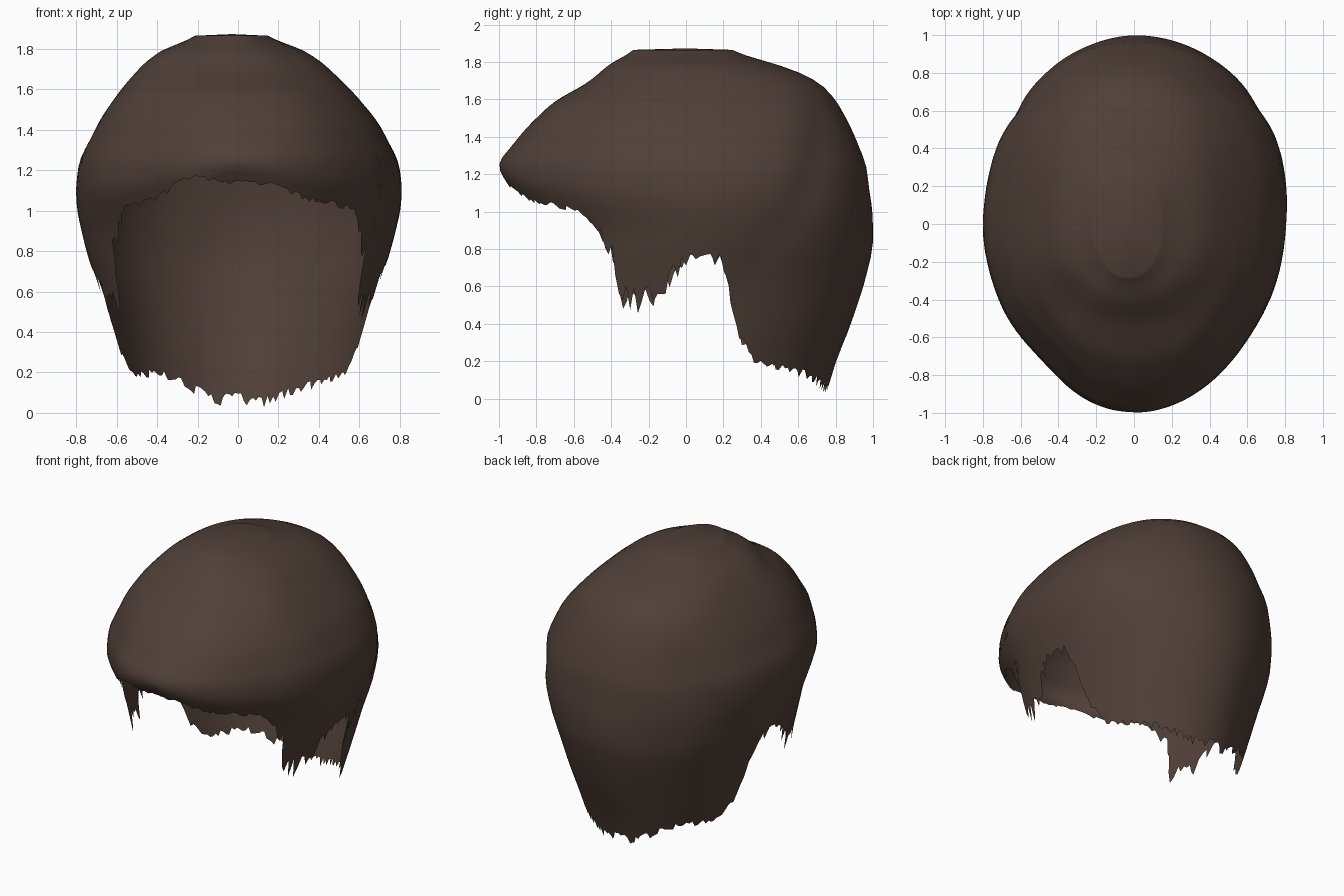
import bpy, bmesh, random
from math import sin, cos, radians, exp, copysign
from mathutils import Vector, noise

random.seed(4)
cube = bpy.data.objects.get("Cube")
if cube:
    bpy.data.objects.remove(cube)

# height, front depth, back depth, half width
SECTIONS = [
    (0, .78, .74, .54), (.2, .8, .8, .6), (.4, .82, .88, .645), (.6, .84, .95, .69),
    (.8, .84, 1, .75), (1, .84, 1, .79), (1.12, .93, .98, .797), (1.25, 1.015, .965, .785),
    (1.45, .86, .88, .685), (1.6, .7, .8, .565), (1.69, .52, .72, .48),
    (1.76, .45, .58, .41), (1.83, .35, .34, .28), (1.865, .25, .2, .13)]

# angle from the front, hem height, length of the ragged strands
HEM = [
    (0, 1.15, .02), (12, 1.14, .02), (22, 1.09, .03), (32, 1.06, .03), (50, 1.03, .04),
    (62, .82, .1), (66, .6, .14), (78, .6, .16), (83, .68, .12), (90, .77, .07),
    (96, .81, .05), (101, .78, .1), (105, .58, .08), (109, .35, .05), (118, .21, .04),
    (146, .15, .05), (168, .08, .07), (180, .1, .06)]

TOP = SECTIONS[-1][0]
BROW = 1.25
COLUMNS, ROWS = 240, 30


def sample(table, key):
    """Blend between neighbouring rows of a table."""
    key = min(max(key, table[0][0]), table[-1][0])
    for low, high in zip(table, table[1:]):
        if key <= high[0]:
            f = (key - low[0]) / (high[0] - low[0])
            return [a + (b - a) * f for a, b in zip(low[1:], high[1:])]


def section(z):
    """Front depth, back depth and half width, softened over the height."""
    near = [sample(SECTIONS, z + step) for step in (-.04, -.02, 0, .02, .04)]
    return [sum(v) / len(near) for v in zip(*near)]


def ramp(value, start, end):
    return min(max((value - start) / (end - start), 0), 1)


def bump(value, centre, spread):
    return exp(-((value - centre) / spread) ** 2)


def shell_point(angle, z):
    """Point of the hair surface at an angle from the front and a height."""
    s, c = sin(radians(angle)), cos(radians(angle))
    front, back, width = section(z)
    if z < BROW:
        # the brow overhang sits lower towards the temples
        front = section(min(BROW, z + .12 * abs(s)))[0]
    # slightly squarer rings towards the crown
    power = 1 - .14 * ramp(z, 1.3, 1.6)
    depth = front if c > 0 else back
    p = Vector((width * copysign(abs(s) ** power, s),
                -depth * copysign(abs(c) ** power, c), z))
    # sideburns lean inwards
    p.x *= 1 - .07 * max(0, c) * ramp(z, 1.1, .9)
    # shallow groove behind each ear, fuller left back, flatter temples, gentle lumps
    fade = bump(z, 1.15, .45)
    scale = 1 - .02 * fade * bump(abs(angle), 132 + (z - 1.2) * 40, 8)
    scale += .055 * fade * bump(angle, 125, 25)
    scale -= .055 * bump(angle, -42, 20) + .025 * bump(angle, 45, 18)
    scale += .014 * noise.noise(p * 2.4)
    p.x = p.x * scale - .07 * max(0, z - 1.4)
    p.y *= scale
    return p


# Hair shell: rings from the crown down to a ragged hem
bm = bmesh.new()
columns = []
for i in range(COLUMNS):
    angle = i * 360 / COLUMNS - 180
    hem, strand = sample(HEM, abs(angle))
    # lopsided fringe and nape
    hem += .05 * bump(angle, -145, 20) + .06 * bump(angle, -20, 10)
    column = []
    for k in range(ROWS + 1):
        z = TOP - (TOP - hem) * (k / ROWS) ** 1.5
        if k == ROWS:
            z = max(0, z - strand * random.random() ** 1.5)
        column.append(bm.verts.new(shell_point(angle, z)))
    columns.append(column)

crown = bm.verts.new((-.03, 0, TOP + .008))
for i, left in enumerate(columns):
    right = columns[(i + 1) % COLUMNS]
    bm.faces.new((crown, left[0], right[0]))
    for k in range(ROWS):
        bm.faces.new((left[k], left[k + 1], right[k + 1], right[k]))
bmesh.ops.recalc_face_normals(bm, faces=bm.faces)
mesh = bpy.data.meshes.new("hair_shell")
bm.to_mesh(mesh)
bm.free()
hair = bpy.data.objects.new("hair_shell", mesh)
bpy.context.collection.objects.link(hair)

# Dark brown hair colour
brown = bpy.data.materials.new("dark_brown")
brown.use_nodes = True
color = (.08, .05, .039, 1)
brown.diffuse_color = color
shader = next(n for n in brown.node_tree.nodes if n.type == "BSDF_PRINCIPLED")
shader.inputs["Base Color"].default_value = color
shader.inputs["Roughness"].default_value = .8
mesh.materials.append(brown)

bpy.context.view_layer.objects.active = hair
hair.select_set(True)
bpy.ops.object.shade_smooth_by_angle(angle=radians(60))
